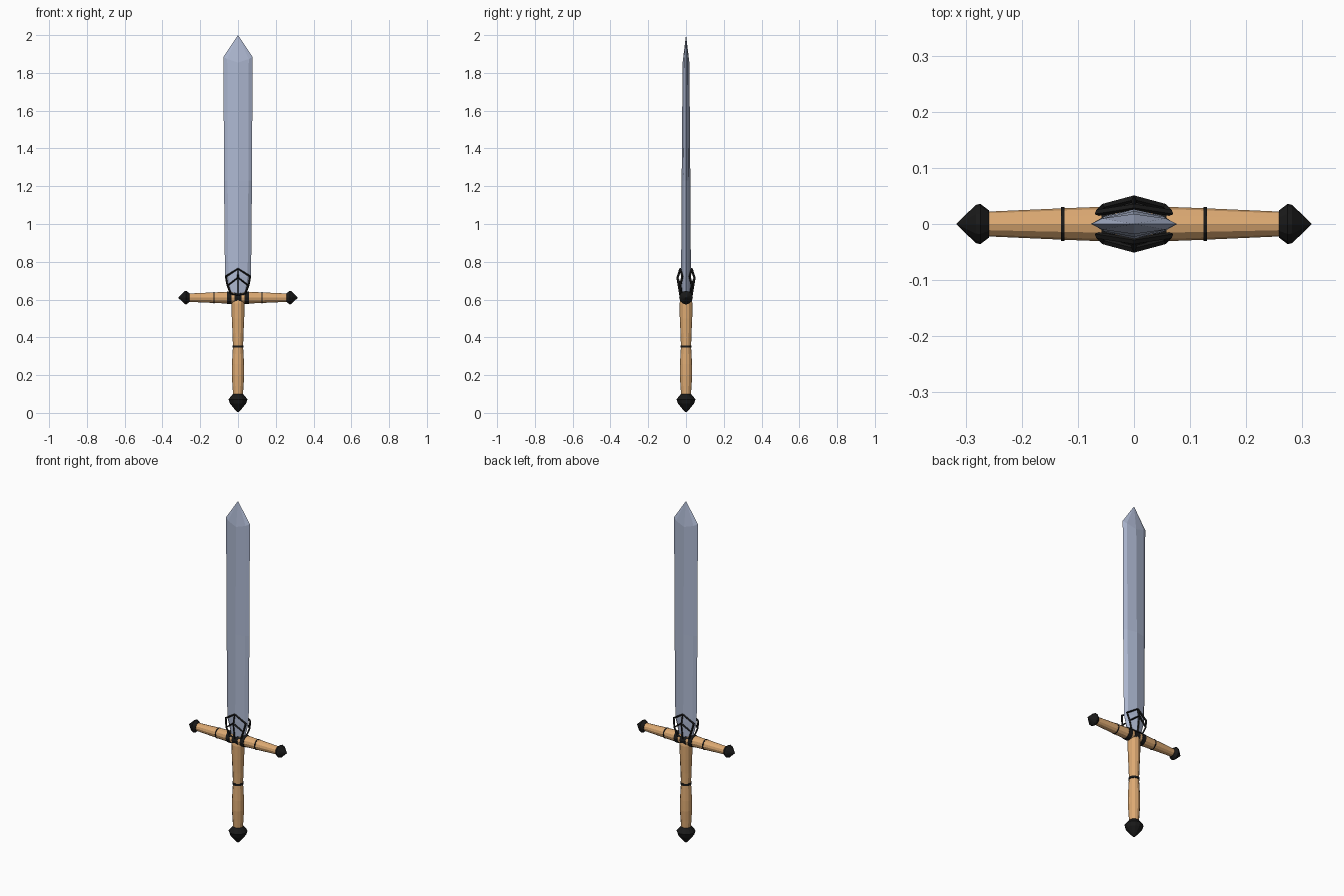
import bpy
import bmesh
from math import cos, sin, pi

if "Cube" in bpy.data.objects:
    bpy.data.objects.remove(bpy.data.objects["Cube"])


def material(name, color):
    m = bpy.data.materials.new(name)
    m.diffuse_color = color
    m.use_nodes = True
    m.node_tree.nodes["Principled BSDF"].inputs["Base Color"].default_value = m.diffuse_color
    return m


WOOD = material("wood", (0.72, 0.40, 0.17, 1))
BLACK = material("black_metal", (0.01, 0.01, 0.01, 1))
STEEL = material("steel", (0.42, 0.48, 0.64, 1))


def loft(name, rings, mat, cap=True):
    """Skin a list of equal-length closed rings, flat shaded."""
    bm = bmesh.new()
    rows = [[bm.verts.new(p) for p in ring] for ring in rings]
    n = len(rows[0])
    for a, b in zip(rows, rows[1:]):
        for i in range(n):
            j = (i + 1) % n
            bm.faces.new((a[i], a[j], b[j], b[i]))
    if cap:
        bm.faces.new(rows[0][::-1])
        bm.faces.new(rows[-1])
    bmesh.ops.remove_doubles(bm, verts=bm.verts, dist=1e-5)
    bmesh.ops.recalc_face_normals(bm, faces=bm.faces)
    me = bpy.data.meshes.new(name)
    bm.to_mesh(me)
    bm.free()
    me.materials.append(mat)
    ob = bpy.data.objects.new(name, me)
    bpy.context.collection.objects.link(ob)
    return ob


def lathe(name, profile, mat, axis="z", z0=0.61, n=12):
    """Turn (position, radius) pairs about the grip or the guard axis."""
    rings = []
    for t, r in profile:
        ring = []
        for i in range(n):
            a = 2 * pi * i / n
            u, v = r * cos(a), r * sin(a)
            ring.append((u, v, t) if axis == "z" else (t, u, z0 + v))
        rings.append(ring)
    return loft(name, rings, mat)


# Grip, its ring and the pommel
lathe("grip", [(0.09, 0.026), (0.14, 0.029), (0.20, 0.033), (0.26, 0.032),
               (0.35, 0.027), (0.42, 0.029), (0.50, 0.033), (0.58, 0.034),
               (0.60, 0.030)], WOOD)
lathe("grip_ring", [(0.346, 0.030), (0.358, 0.030)], BLACK)
lathe("pommel", [(0.005, 0.004), (0.022, 0.020), (0.05, 0.043), (0.072, 0.050),
                 (0.100, 0.027)], BLACK)

# Crossguard, mirrored rings, collars and end caps
lathe("crossguard", [(-0.262, 0.022), (-0.127, 0.028), (-0.05, 0.031), (0.05, 0.031),
                     (0.127, 0.028), (0.262, 0.022)], WOOD, "x")
for side, s in (("left", -1), ("right", 1)):
    def part(name, prof, s=s, side=side):
        lathe(f"{name}_{side}", [(s * t, r) for t, r in prof], BLACK, "x")
    part("guard_ring", [(0.124, 0.030), (0.130, 0.030)])
    part("guard_collar", [(0.034, 0.034), (0.058, 0.033)])
    part("guard_cap", [(0.258, 0.024), (0.274, 0.036), (0.282, 0.034), (0.316, 0.001)])
lathe("guard_centre_band", [(-0.018, 0.034), (0.018, 0.034)], BLACK, "x")


# Blade: bevelled edges, broad ridged flats and a faceted point
def section(z_edge, z_mid, w, t):
    f, zb = 0.74 * w, z_edge + (z_mid - z_edge) * 0.4
    return [(w, 0, z_edge), (f, t * 0.55, zb), (0, t, z_mid), (-f, t * 0.55, zb),
            (-w, 0, z_edge), (-f, -t * 0.55, zb), (0, -t, z_mid), (f, -t * 0.55, zb)]


loft("blade", [section(0.62, 0.62, 0.042, 0.026),
               section(0.72, 0.72, 0.069, 0.026),
               section(1.23, 1.23, 0.074, 0.023),
               section(1.885, 1.855, 0.077, 0.018),
               [(0, 0, 2.0)] * 8], STEEL, cap=False)

# Open lattice clasping the blade base, front and back
half = [  # rows of (half width, edge depth, edge z, middle depth, middle z)
    (0.038, 0.024, 0.63, 0.030, 0.625),
    (0.055, 0.030, 0.675, 0.045, 0.715),
    (0.065, 0.020, 0.722, 0.030, 0.762),
]
for side, s in (("front", -1), ("back", 1)):
    bm = bmesh.new()
    rows = [[bm.verts.new(p) for p in ((-w, s * d, z), (0, s * dm, zm), (w, s * d, z))]
            for w, d, z, dm, zm in half]
    for a, b in zip(rows, rows[1:]):
        for i in range(2):
            bm.faces.new((a[i], a[i + 1], b[i + 1], b[i])[::-s])
    me = bpy.data.meshes.new(f"blade_clasp_{side}")
    bm.to_mesh(me)
    bm.free()
    me.materials.append(BLACK)
    ob = bpy.data.objects.new(f"blade_clasp_{side}", me)
    bpy.context.collection.objects.link(ob)
    mod = ob.modifiers.new("bars", "WIREFRAME")
    mod.thickness = 0.012
    mod.use_boundary = True
    mod.use_even_offset = False
